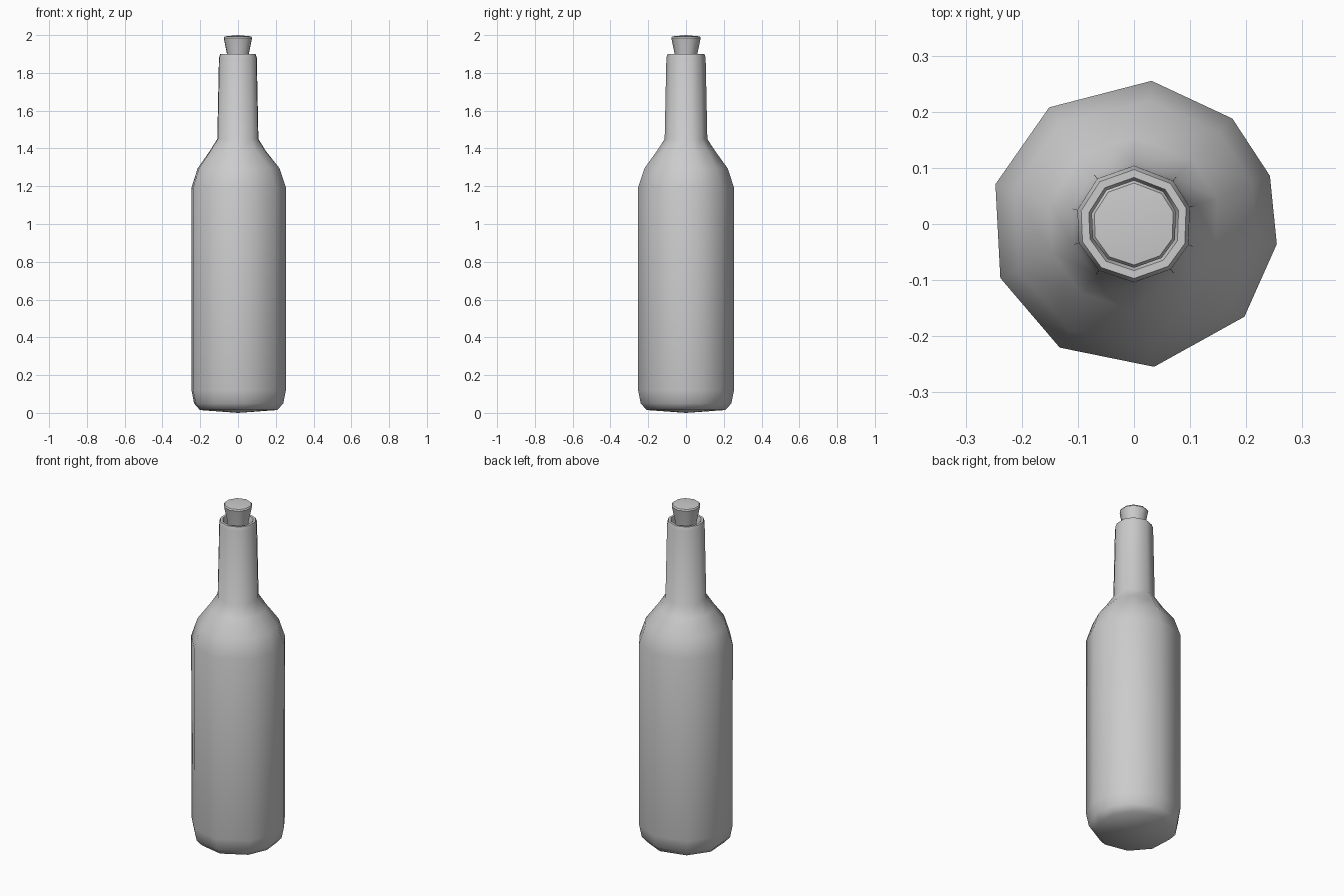
import bpy, bmesh
from math import radians, cos, sin

if "Cube" in bpy.data.objects:
    bpy.data.objects.remove(bpy.data.objects["Cube"])

# Slightly irregular ten-sided cross-sections (degrees, counter-clockwise)
BODY = [-158, -121, -82, -40, -8, 19.5, 47, 83, 126, 164]
NECK = [-161, -127, -90, -51, -21, 17, 48, 90, 129, 166]


def lathe(name, rings, start_z, end_z, smooth_angle):
    """Skin rings of (radius, z, angles), closing each end with a fan to a centre point."""
    bm = bmesh.new()
    loops = [[bm.verts.new((r * cos(radians(a)), r * sin(radians(a)), z)) for a in angs]
             for r, z, angs in rings]
    n = len(loops[0])
    for lo, hi in zip(loops, loops[1:]):
        for i in range(n):
            j = (i + 1) % n
            bm.faces.new((lo[i], lo[j], hi[j], hi[i]))
    for loop, z in ((loops[0], start_z), (loops[-1], end_z)):
        c = bm.verts.new((0, 0, z))
        for i in range(n):
            bm.faces.new((loop[i], loop[(i + 1) % n], c))
    bmesh.ops.recalc_face_normals(bm, faces=bm.faces)
    me = bpy.data.meshes.new(name)
    bm.to_mesh(me)
    bm.free()
    ob = bpy.data.objects.new(name, me)
    bpy.context.collection.objects.link(ob)
    bpy.ops.object.select_all(action='DESELECT')
    ob.select_set(True)
    bpy.context.view_layer.objects.active = ob
    bpy.ops.object.shade_smooth_by_angle(angle=radians(smooth_angle))
    return ob


# Bottle: base, straight body, shoulder, neck, rounded lip and mouth recess
lathe("bottle", [
    (0.21, 0.015, BODY),
    (0.242, 0.05, BODY),
    (0.256, 0.12, BODY),
    (0.257, 1.19, BODY),
    (0.222, 1.295, BODY),
    (0.155, 1.385, NECK),
    (0.113, 1.45, NECK),
    (0.104, 1.88, NECK),
    (0.097, 1.9, NECK),
    (0.083, 1.9, NECK),
    (0.077, 1.885, NECK),
    (0.075, 1.80, NECK),
], 0.0, 1.80, 50)

# Tapered cork, slightly domed on top
lathe("cork", [
    (0.05, 1.82, NECK),
    (0.060, 1.90, NECK),
    (0.078, 1.985, NECK),
    (0.073, 1.993, NECK),
], 1.82, 2.0, 40)
